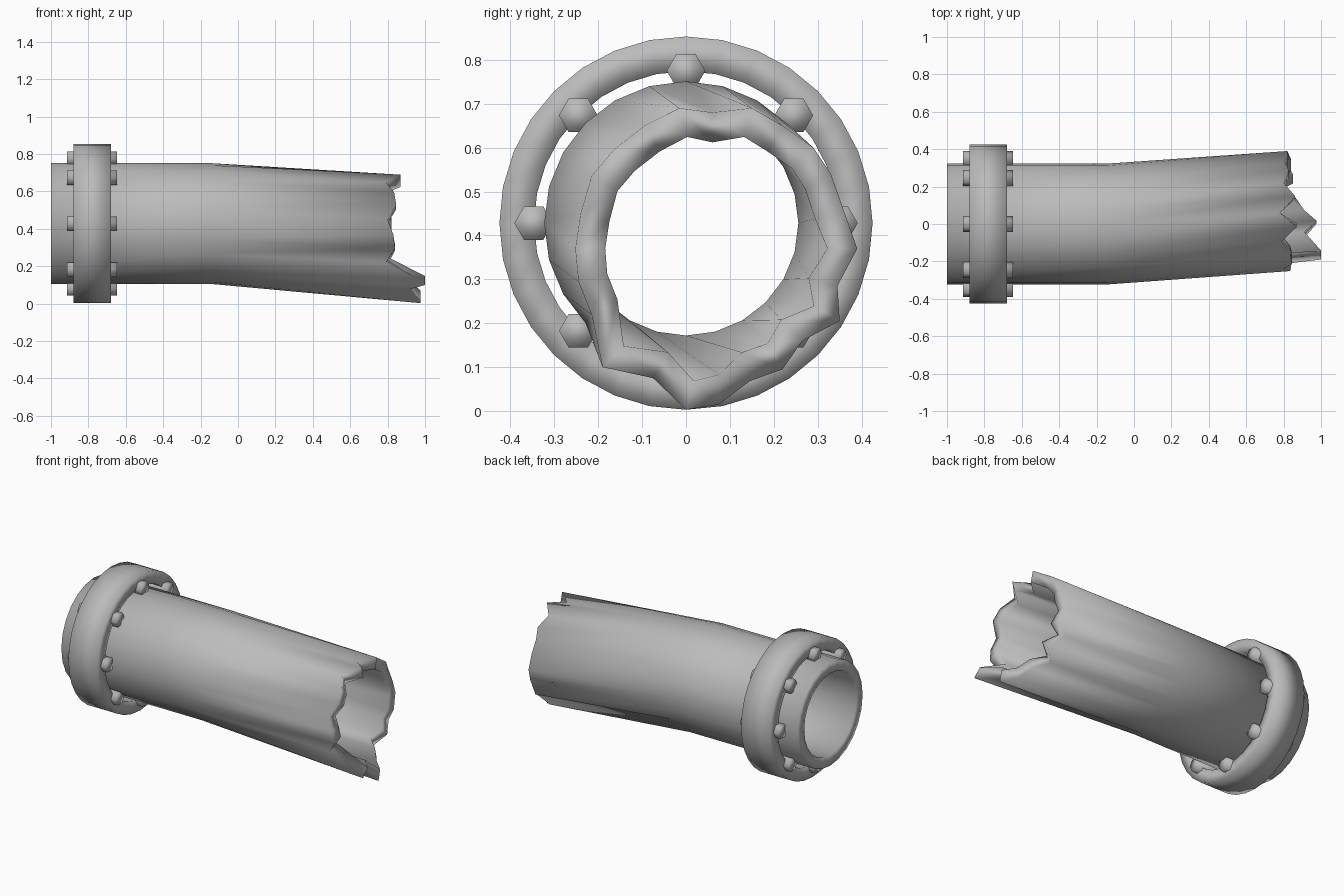
import bpy, bmesh, math

if "Cube" in bpy.data.objects:
    bpy.data.objects.remove(bpy.data.objects["Cube"])

CZ = 0.428  # height of the pipe axis

mat = bpy.data.materials.new("grey metal")
mat.diffuse_color = (0.5, 0.5, 0.5, 1)
mat.use_nodes = True
mat.node_tree.nodes["Principled BSDF"].inputs["Base Color"].default_value = mat.diffuse_color


def circle(x, r, n):
    """Points around the pipe axis, starting at the top, turning toward +y."""
    return [(x, r * math.sin(2 * math.pi * k / n), CZ + r * math.cos(2 * math.pi * k / n))
            for k in range(n)]


def closed_loft(name, loops):
    """Bridge a cyclic sequence of loops into a hollow, closed tube."""
    bm = bmesh.new()
    vs = [[bm.verts.new(p) for p in loop] for loop in loops]
    n = len(loops[0])
    for i, a in enumerate(vs):
        b = vs[(i + 1) % len(vs)]
        for k in range(n):
            j = (k + 1) % n
            bm.faces.new((a[k], a[j], b[j], b[k]))
    return finish(name, bm)


def finish(name, bm):
    bmesh.ops.recalc_face_normals(bm, faces=bm.faces)
    for f in bm.faces:
        f.smooth = True
    me = bpy.data.meshes.new(name)
    bm.to_mesh(me)
    bm.free()
    me.materials.append(mat)
    ob = bpy.data.objects.new(name, me)
    bpy.context.collection.objects.link(ob)
    return ob


# Broken pipe: ragged rim points (x, y, z), one per pipe side from the top
rim = [(0.78, .06, .68), (0.86, .15, .69), (0.80, .22, .65), (0.825, .29, .60),
       (0.81, .33, .54), (0.82, .36, .455), (0.82, .39, .37), (0.84, .345, .285),
       (0.80, .35, .205), (0.85, .265, .16), (0.79, .22, .095), (0.86, .145, .068),
       (0.91, .075, .015), (0.975, 0, .003), (0.91, -.075, .075), (1.0, -.19, .10),
       (0.79, -.215, .22), (0.84, -.245, .295), (0.83, -.252, .37), (0.80, -.24, .45),
       (0.845, -.215, .535), (0.835, -.165, .595), (0.79, -.094, .65), (0.87, -.015, .69)]
N = len(rim)
WALL = 0.068
inner_rim = [(x, y - WALL * math.sin(2 * math.pi * k / N), z - WALL * math.cos(2 * math.pi * k / N))
             for k, (x, y, z) in enumerate(rim)]
R, RI, BEND = 0.323, 0.256, -0.14
closed_loft("broken_pipe", [circle(-1, R, N), circle(BEND, R, N), rim,
                            inner_rim, circle(BEND, RI, N), circle(-1, RI, N)])

# Flange ring
closed_loft("flange_ring", [circle(-0.88, 0.425, 32), circle(-0.68, 0.425, 32),
                            circle(-0.68, 0.346, 32), circle(-0.88, 0.346, 32)])

# Eight hexagonal bolts passing through the flange
for i in range(8):
    a = math.pi / 4 * i
    cy, cz = 0.347 * math.sin(a), CZ + 0.347 * math.cos(a)
    bm = bmesh.new()
    ends = []
    for x in (-0.913, -0.647):
        ends.append([bm.verts.new((x, cy + 0.044 * math.cos(math.pi / 3 * k),
                                   cz + 0.044 * math.sin(math.pi / 3 * k))) for k in range(6)])
    for e in ends:  # each cap is two quads
        bm.faces.new(e[0:4])
        bm.faces.new((e[3], e[4], e[5], e[0]))
    for k in range(6):
        j = (k + 1) % 6
        bm.faces.new((ends[0][k], ends[0][j], ends[1][j], ends[1][k]))
    finish(f"bolt_{i + 1}", bm)
